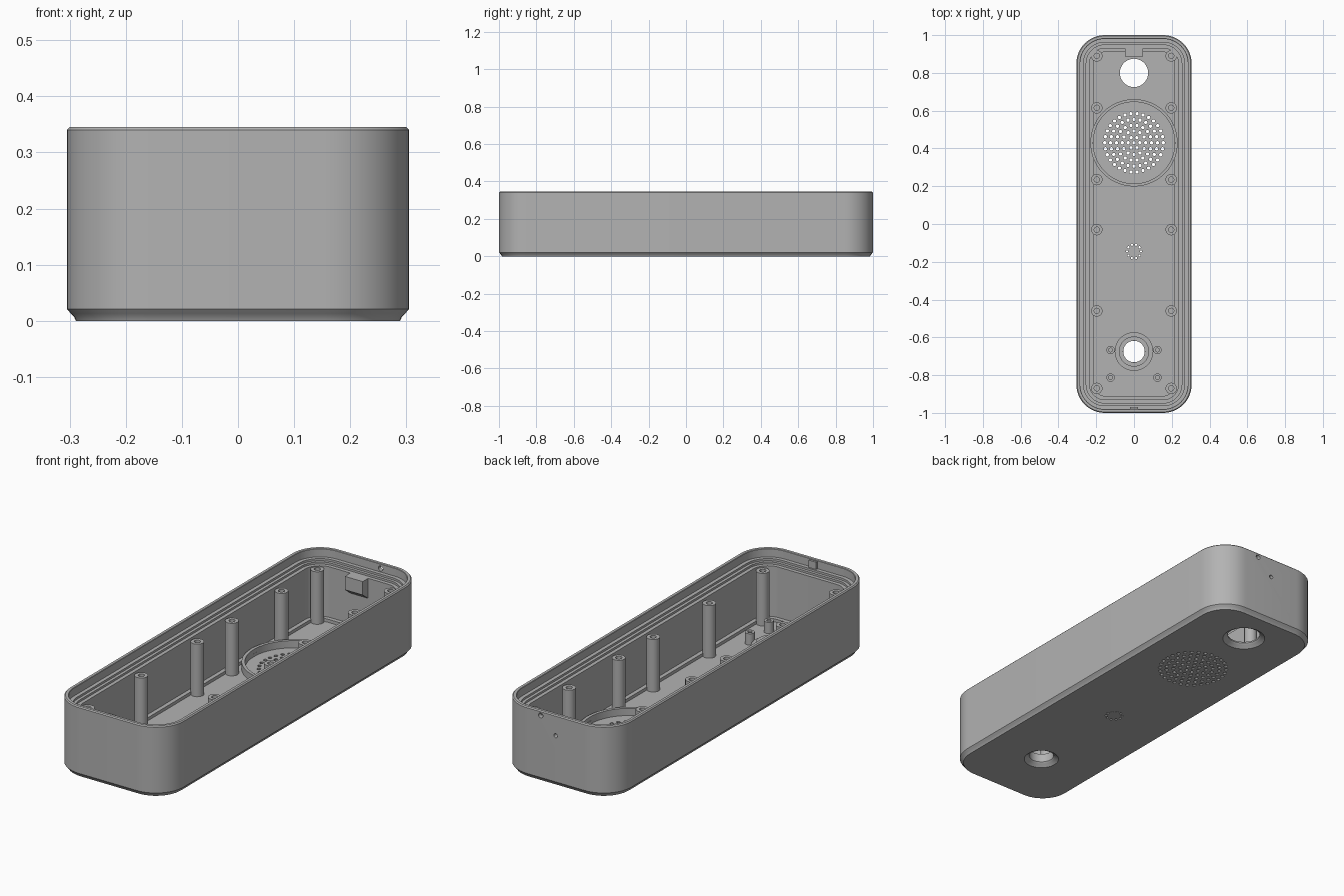
import bpy, bmesh, math
from mathutils import Matrix

if "Cube" in bpy.data.objects:
    bpy.data.objects.remove(bpy.data.objects["Cube"])

grey = bpy.data.materials.new("matte grey")
grey.use_nodes = True
GREY = (0.45, 0.45, 0.45, 1)
grey.diffuse_color = GREY
grey.node_tree.nodes["Principled BSDF"].inputs["Base Color"].default_value = GREY

HALF_X, HALF_Y, CORNER = 0.305, 1.0, 0.15
FLOOR, POST_TOP = 0.025, 0.28


def finish(bm, name, smooth=True):
    bmesh.ops.recalc_face_normals(bm, faces=bm.faces)
    mesh = bpy.data.meshes.new(name)
    bm.to_mesh(mesh)
    bm.free()
    obj = bpy.data.objects.new(name, mesh)
    bpy.context.collection.objects.link(obj)
    mesh.materials.append(grey)
    if smooth:
        shade(obj)
    return obj


def activate(obj):
    bpy.ops.object.select_all(action='DESELECT')
    obj.select_set(True)
    bpy.context.view_layer.objects.active = obj


def shade(obj):
    activate(obj)
    bpy.ops.object.shade_smooth_by_angle(angle=math.radians(30))


def bridge(bm, a, b):
    for i in range(len(a)):
        j = (i + 1) % len(a)
        bm.faces.new((a[i], a[j], b[j], b[i]))


def rounded_loop(bm, inset, z, steps=12):
    """Rounded rectangle, inset from the outer wall."""
    r = max(CORNER - inset, 0.03)
    cx, cy = HALF_X - inset - r, HALF_Y - inset - r
    verts = []
    for q, (sx, sy) in enumerate(((1, 1), (-1, 1), (-1, -1), (1, -1))):
        for k in range(steps + 1):
            a = math.pi / 2 * (q + k / steps)
            verts.append(bm.verts.new((sx * cx + r * math.cos(a), sy * cy + r * math.sin(a), z)))
    return verts


def lathe(bm, profile, x, y, sides=32, ring=False):
    """Turn (radius, z) points about a vertical axis; ring joins the last to the first."""
    loops = []
    for r, z in profile:
        loops.append([bm.verts.new((x + r * math.cos(t), y + r * math.sin(t), z))
                      for t in (2 * math.pi * k / sides for k in range(sides))])
    for a, b in zip(loops, loops[1:]):
        bridge(bm, a, b)
    if ring:
        bridge(bm, loops[-1], loops[0])
    else:
        bm.faces.new(loops[0])
        bm.faces.new(loops[-1])


def turned(name, profile, x, y, ring=False, sides=48):
    bm = bmesh.new()
    lathe(bm, profile, x, y, sides, ring)
    return finish(bm, name)


def block(name, x0, x1, y0, y1, z0, z1, slope=0.0):
    """Box whose front face is cut back to a slope along its bottom."""
    bm = bmesh.new()
    side = [(y1, z0), (y1, z1), (y0, z1), (y0, z0 + slope)]
    if slope == 0:
        side[3] = (y0, z0)
    ends = [[bm.verts.new((x, y, z)) for y, z in side] for x in (x0, x1)]
    bridge(bm, *ends)
    for e in ends:
        bm.faces.new(e)
    return finish(bm, name, False)


# Shell: outer wall, rim, stepped ledge, inner wall and floor
shell_profile = [(0.016, 0), (0.013, 0.007), (0.007, 0.013), (0, 0.021), (0, 0.34), (0.005, 0.345),
                 (0.018, 0.345), (0.02, 0.343), (0.02, 0.305), (0.038, 0.305), (0.038, 0.295),
                 (0.052, 0.295), (0.052, 0.285), (0.07, 0.285), (0.07, 0.04), (0.09, 0.04),
                 (0.09, FLOOR)]
bm = bmesh.new()
loops = [rounded_loop(bm, i, z) for i, z in shell_profile]
for a, b in zip(loops, loops[1:]):
    bridge(bm, a, b)
bm.faces.new(loops[0])
bm.faces.new(loops[-1])
shell = finish(bm, "shell", False)

# Cutters: two flared openings, speaker grille, microphone holes, rear wall holes
bm = bmesh.new()
for y, r in ((0.8, 0.075), (-0.675, 0.057)):
    lathe(bm, [(r + 0.03, -0.01), (r + 0.022, 0.002), (r + 0.006, 0.01), (r, 0.018), (r, 0.1)], 0, y, 40)
SPEAKER_Y, MIC_Y = 0.43, -0.145
hole = lambda x, y, r: lathe(bm, [(r, -0.02), (r, 0.1)], x, y, 10)
hole(0, SPEAKER_Y, 0.009)
for k in range(1, 6):
    for n in range(6 * k):
        t = 2 * math.pi * n / (6 * k)
        hole(0.031 * k * math.cos(t), SPEAKER_Y + 0.031 * k * math.sin(t), 0.009)
for n in range(10):
    t = 2 * math.pi * n / 10
    hole(0.037 * math.cos(t), MIC_Y + 0.037 * math.sin(t), 0.006)
for x, z, r in ((0.08, 0.322, 0.012), (0, 0.245, 0.01)):
    m = Matrix.Translation((x, 0.99, z)) @ Matrix.Rotation(math.pi / 2, 4, 'X')
    bmesh.ops.create_cone(bm, cap_ends=True, segments=16, radius1=r, radius2=r, depth=0.08, matrix=m)
cutter = finish(bm, "hole_cutter", False)
cutter.hide_render = True
activate(shell)
mod = shell.modifiers.new("holes", 'BOOLEAN')
mod.operation = 'DIFFERENCE'
mod.solver = 'EXACT'
mod.object = cutter
bpy.ops.object.modifier_apply(modifier=mod.name)
bpy.data.objects.remove(cutter)
shade(shell)


def post(name, x, y, r, bore, top, depth):
    turned(name, [(r, 0.02), (r, top), (bore, top), (bore, top - depth)], x, y, sides=24)


# Tall screw posts along both walls, short ones around the front opening
for side, sx in (("right", -1), ("left", 1)):
    for n, y in enumerate((-0.87, -0.46, -0.03, 0.235, 0.615, 0.89)):
        post(f"screw_post_{side}_{n + 1}", sx * 0.197, y, 0.03, 0.014, POST_TOP, 0.08)
    for n, y in enumerate((-0.667, -0.813)):
        post(f"short_post_{side}_{n + 1}", sx * 0.124, y, 0.022, 0.01, 0.08, 0.04)

# Raised collars on the floor
turned("speaker_ring", [(0.231, 0.02), (0.231, 0.06), (0.216, 0.06), (0.216, 0.02)], 0, SPEAKER_Y, True, 64)
turned("microphone_ring", [(0.074, 0.02), (0.074, 0.03), (0.07, 0.03), (0.07, 0.02)], 0, MIC_Y, True)
turned("opening_collar", [(0.102, 0.02), (0.102, 0.045), (0.08, 0.045), (0.08, 0.06),
                          (0.057, 0.06), (0.057, 0.02)], 0, -0.675, True)

# Wedge on the rear inner wall and catch on the front lip
block("rear_wedge", -0.048, 0.048, 0.888, 0.94, 0.18, 0.285, 0.04)
block("front_catch", -0.02, 0.02, -0.99, -0.97, 0.29, 0.34)
